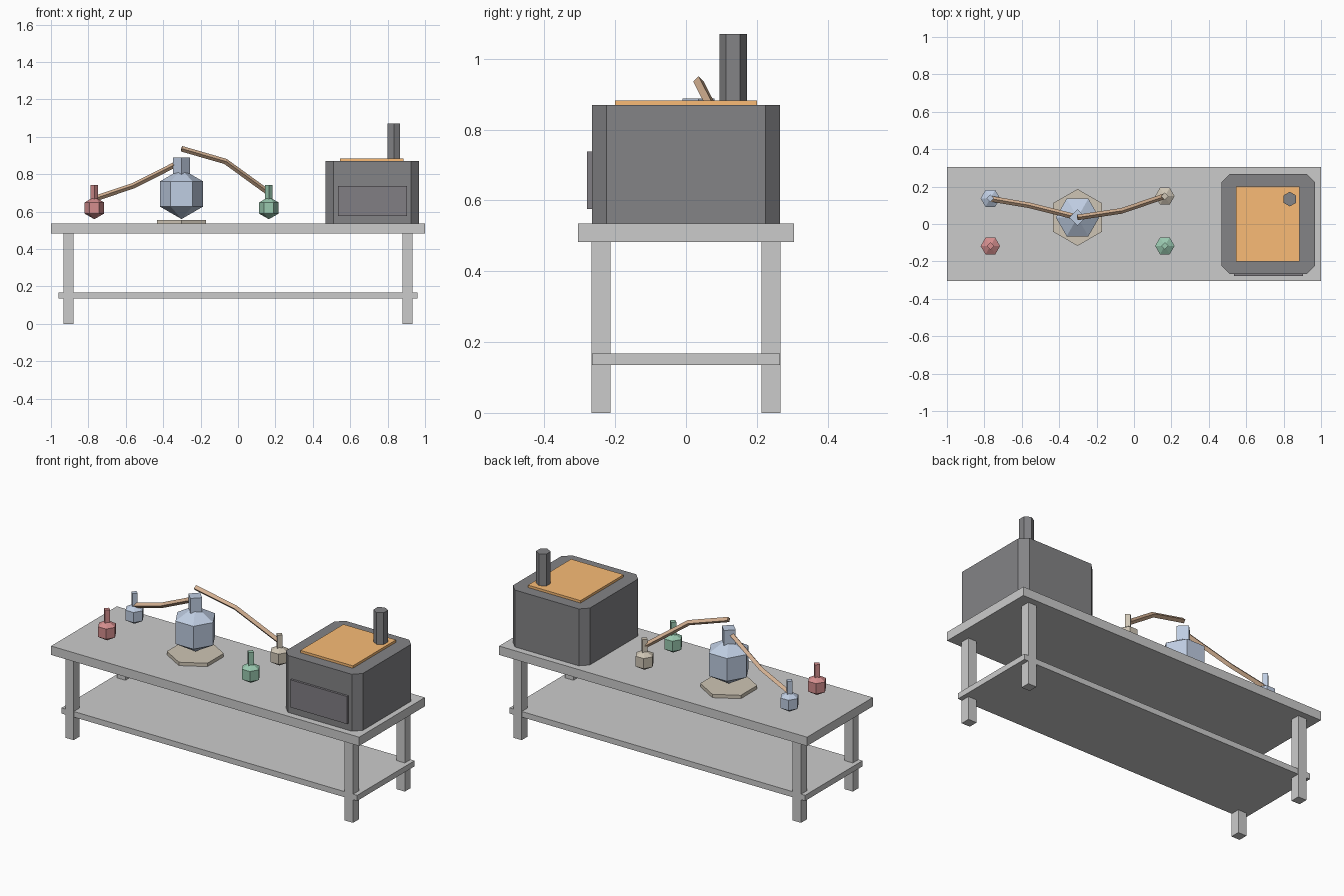
import bpy, bmesh, math
from mathutils import Matrix

if "Cube" in bpy.data.objects:
    bpy.data.objects.remove(bpy.data.objects["Cube"])


def material(name, rgb):
    m = bpy.data.materials.new(name)
    m.diffuse_color = (*rgb, 1)
    m.use_nodes = True
    m.node_tree.nodes["Principled BSDF"].inputs["Base Color"].default_value = m.diffuse_color
    return m


IRON = material("iron", (0.23, 0.23, 0.24))
DOOR = material("door_iron", (0.22, 0.21, 0.23))
EMBER = material("ember", (0.95, 0.5, 0.18))
BLUE = material("blue_glass", (0.52, 0.61, 0.76))
RED = material("red_glass", (0.66, 0.27, 0.27))
GREEN = material("green_glass", (0.32, 0.58, 0.43))
TAN = material("tan", (0.62, 0.56, 0.46))
COPPER = material("copper", (0.66, 0.44, 0.29))
SHELF = material("shelf_grey", (0.62, 0.62, 0.62))


def finish(name, bm, mat):
    bmesh.ops.recalc_face_normals(bm, faces=bm.faces[:])
    me = bpy.data.meshes.new(name)
    bm.to_mesh(me)
    bm.free()
    ob = bpy.data.objects.new(name, me)
    bpy.context.collection.objects.link(ob)
    if mat:
        me.materials.append(mat)
    return ob


def box(name, x, y, z, mat=None, chamfer=0):
    """Box from (min, max) ranges; chamfer cuts the upright edges."""
    bm = bmesh.new()
    bmesh.ops.create_cube(bm, size=1)
    for v in bm.verts:
        v.co = [r[0] + (c + 0.5) * (r[1] - r[0]) for c, r in zip(v.co, (x, y, z))]
    if chamfer:
        upright = [e for e in bm.edges
                   if abs(e.verts[0].co.z - e.verts[1].co.z) > 0.01]
        bmesh.ops.bevel(bm, geom=upright, offset=chamfer, segments=1, affect='EDGES')
    return finish(name, bm, mat)


def prism(name, x, y, z0, z1, r, sides, turn, mat):
    bm = bmesh.new()
    bot = [bm.verts.new((x + r * math.cos(turn + i * math.tau / sides),
                         y + r * math.sin(turn + i * math.tau / sides), z0))
           for i in range(sides)]
    base = bm.faces.new(bot)
    top = bmesh.ops.extrude_face_region(bm, geom=[base])["geom"]
    for v in top:
        if isinstance(v, bmesh.types.BMVert):
            v.co.z = z1
    return finish(name, bm, mat)


def bulb(name, x, y, z, r, mat):
    """Six-sided, three-band sphere with corners on the x axis."""
    bm = bmesh.new()
    rings = [[bm.verts.new((x + r * 0.866 * math.cos(i * math.pi / 3),
                            y + r * 0.866 * math.sin(i * math.pi / 3), z + h * r / 2))
              for i in range(6)] for h in (-1, 1)]
    poles = [bm.verts.new((x, y, z + h * r)) for h in (-1, 1)]
    for i in range(6):
        j = (i + 1) % 6
        bm.faces.new((rings[0][i], rings[0][j], rings[1][j], rings[1][i]))
        for ring, pole in zip(rings, poles):
            bm.faces.new((ring[i], ring[j], pole))
    return finish(name, bm, mat)


def pipe(name, points, r, mat):
    cu = bpy.data.curves.new(name, 'CURVE')
    cu.dimensions = '3D'
    cu.bevel_depth = r
    cu.bevel_resolution = 0
    cu.use_fill_caps = True
    sp = cu.splines.new('POLY')
    sp.points.add(len(points) - 1)
    for p, co in zip(sp.points, points):
        p.co = (*co, 1)
    sp.use_smooth = False
    cu.materials.append(mat)
    ob = bpy.data.objects.new(name, cu)
    bpy.context.collection.objects.link(ob)


# Table
box("table_top", (-1, 1), (-0.305, 0.305), (0.483, 0.535))
box("lower_shelf", (-0.96, 0.96), (-0.266, 0.266), (0.135, 0.168), SHELF)
for sx, side in ((-1, "left"), (1, "right")):
    for sy, end in ((-1, "front"), (1, "back")):
        cx, cy = 0.907 * sx, 0.24 * sy
        box(f"{end}_{side}_leg", (cx - 0.027, cx + 0.027),
            (cy - 0.027, cy + 0.027), (0, 0.49))

# Furnace
box("furnace_body", (0.468, 0.967), (-0.266, 0.266), (0.535, 0.869), IRON, 0.042)
box("furnace_door", (0.535, 0.903), (-0.279, -0.26), (0.576, 0.738), DOOR)
box("furnace_hot_plate", (0.545, 0.886), (-0.2, 0.2), (0.86, 0.883), EMBER)
prism("furnace_chimney", 0.833, 0.133, 0.86, 1.07, 0.039, 6, math.pi / 2, IRON)

# Still flask on its stand
FX, FY = -0.302, 0.035
prism("flask_stand", FX, FY, 0.535, 0.555, 0.152, 6, math.pi / 2, TAN)
bulb("flask_body", FX, FY, 0.694, 0.134, BLUE)
prism("flask_neck", FX, FY, 0.76, 0.888, 0.045, 4, 0, BLUE)

# Small bottles
for tag, x, y, mat in (("blue", -0.768, 0.137, BLUE), ("red", -0.768, -0.118, RED),
                       ("tan", 0.165, 0.149, TAN), ("green", 0.165, -0.117, GREEN)):
    bulb(f"{tag}_bottle_body", x, y, 0.619, 0.06, mat)
    prism(f"{tag}_bottle_neck", x, y, 0.64, 0.743, 0.02, 4, 0, mat)

# Bent pipes
pipe("left_pipe", [(FX, FY, 0.868), (-0.56, 0.1, 0.738), (-0.768, 0.135, 0.668)],
     0.015, COPPER)
pipe("right_pipe", [(FX, FY, 0.936), (-0.067, 0.07, 0.868), (0.165, 0.149, 0.7)],
     0.015, COPPER)
